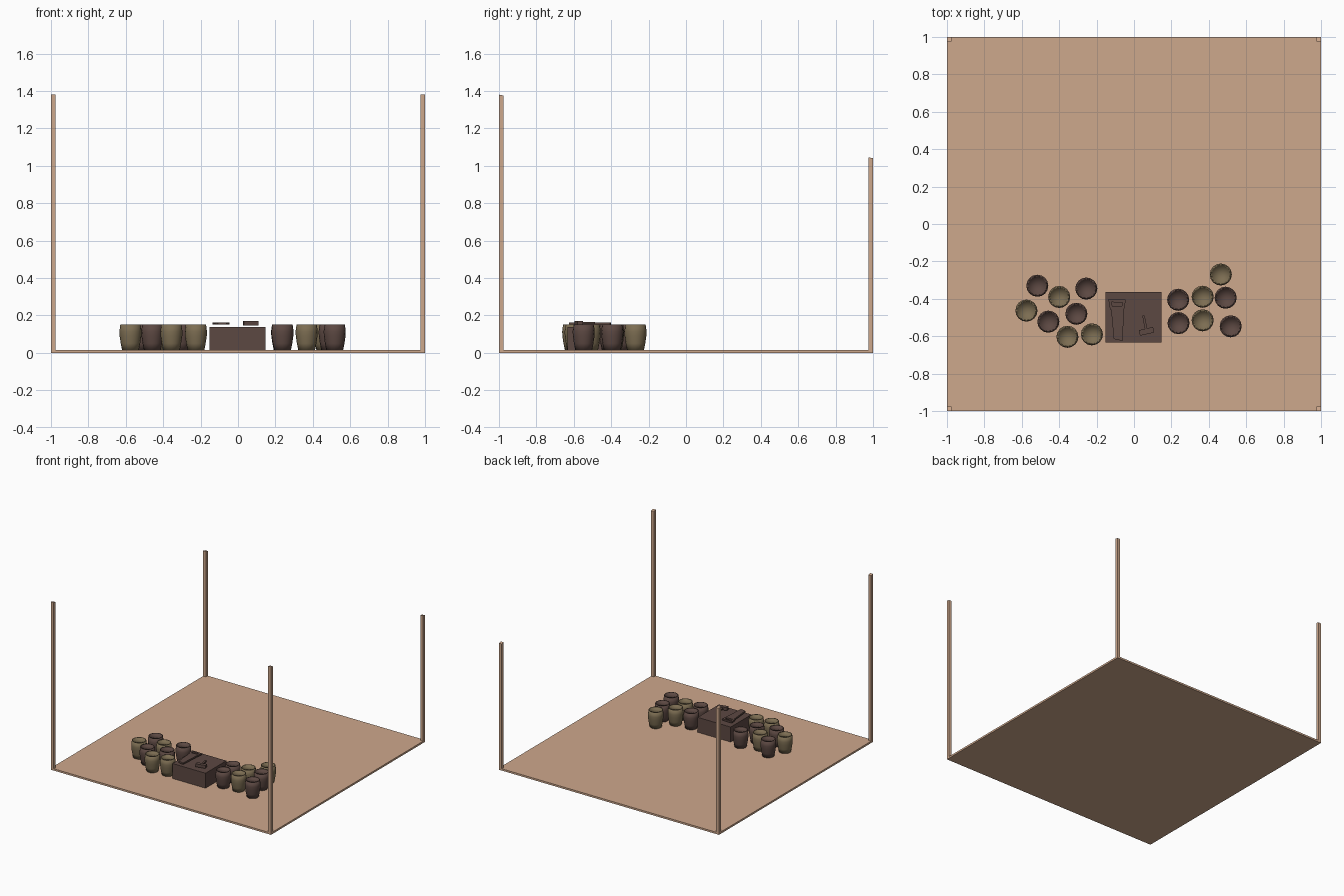
import bpy, bmesh, math
from mathutils import Matrix

if "Cube" in bpy.data.objects:
    bpy.data.objects.remove(bpy.data.objects["Cube"])

def srgb(r, g, b):
    f = lambda c: (c / 255 / 12.92) if c < 10 else ((c / 255 + 0.055) / 1.055) ** 2.4
    return (f(r), f(g), f(b), 1)

def material(name, rgb):
    m = bpy.data.materials.new(name)
    m.diffuse_color = srgb(*rgb)
    m.use_nodes = True
    m.node_tree.nodes["Principled BSDF"].inputs["Base Color"].default_value = m.diffuse_color
    return m

TAN = material("tan_wood", (206, 168, 140))
DARK = material("dark_wood", (92, 72, 66))
OLIVE = material("olive_wood", (124, 109, 82))

def finish(name, bm, mat):
    bmesh.ops.recalc_face_normals(bm, faces=bm.faces)
    me = bpy.data.meshes.new(name)
    bm.to_mesh(me)
    bm.free()
    me.materials.append(mat)
    ob = bpy.data.objects.new(name, me)
    bpy.context.collection.objects.link(ob)
    return ob

def box(name, lo, hi, mat, angle=0.0):
    bm = bmesh.new()
    size = [b - a for a, b in zip(lo, hi)]
    mid = [(a + b) / 2 for a, b in zip(lo, hi)]
    mx = Matrix.Translation(mid) @ Matrix.Rotation(angle, 4, 'Z') @ Matrix.Diagonal((*size, 1))
    bmesh.ops.create_cube(bm, size=1, matrix=mx)
    return finish(name, bm, mat)

def plate(name, outline, z0, z1, mat):
    bm = bmesh.new()
    face = bm.faces.new([bm.verts.new((x, y, z0)) for x, y in outline])
    ext = bmesh.ops.extrude_face_region(bm, geom=[face])
    for v in ext["geom"]:
        if isinstance(v, bmesh.types.BMVert):
            v.co.z = z1
    return finish(name, bm, mat)

# floor
FLOOR = 0.015
box("floor", (-1, -1, 0), (1, 1, FLOOR), TAN)

# corner posts, tops cut to the roof pitch
for sy, h, label in ((-1, 1.38, "front"), (1, 1.045, "back")):
    for sx, side in ((-1, "left"), (1, "right")):
        x0, x1 = sorted((sx, sx * 0.975))
        y0, y1 = sorted((sy, sy * 0.975))
        post = box(f"{label}_{side}_post", (x0, y0, 0), (x1, y1, h), TAN)
        for v in post.data.vertices:
            if v.co.z > 0.5 and v.co.y > (y0 + y1) / 2:
                v.co.z -= 0.005

# barrels: lathe profile with a raised rim and sunken lid
PROFILE = [(0, 0), (0.045, 0), (0.052, 0.035), (0.058, 0.075), (0.059, 0.1),
           (0.054, 0.137), (0.048, 0.137), (0.048, 0.130), (0, 0.130)]

def barrel(name, x, y, mat, sides=16):
    bm = bmesh.new()
    prev = None
    for r, z in PROFILE:
        n = 1 if r == 0 else sides
        ring = [bm.verts.new((x + r * math.cos(2 * math.pi * i / sides),
                              y + r * math.sin(2 * math.pi * i / sides), FLOOR + z)) for i in range(n)]
        if prev:
            for i in range(sides):
                j = (i + 1) % sides
                quad = [prev[i % len(prev)], prev[j % len(prev)], ring[j % n], ring[i % n]]
                bm.faces.new(list(dict.fromkeys(quad)))
        prev = ring
    for f in bm.faces:
        f.smooth = True
    for e in bm.edges:
        if e.calc_face_angle(0) > math.radians(35):
            e.smooth = False
    return finish(name, bm, mat)

DARK_SPOTS = [(-.517, -.33), (-.255, -.345), (-.458, -.522), (-.308, -.48),
              (.236, -.405), (.49, -.394), (.238, -.53), (.517, -.547)]
OLIVE_SPOTS = [(-.40, -.39), (-.575, -.463), (-.356, -.603), (-.225, -.59),
               (.367, -.389), (.464, -.27), (.367, -.515)]
for label, mat, spots in (("dark", DARK, DARK_SPOTS), ("olive", OLIVE, OLIVE_SPOTS)):
    for i, (x, y) in enumerate(spots):
        barrel(f"{label}_barrel_{i + 1}", x, y, mat)

# workbench
box("workbench", (-0.152, -0.633, FLOOR), (0.148, -0.363, 0.138), DARK)

# saw: tapered blade and open handle built from four bars
Z0, Z1 = 0.15, 0.163
plate("saw_blade", [(-.123, -.45), (-.052, -.45), (-.062, -.625), (-.108, -.615)], Z0, Z1, DARK)
outer = [(-.137, -.402), (-.045, -.405), (-.05, -.452), (-.128, -.456)]
inner = [(-.12, -.418), (-.06, -.420), (-.064, -.438), (-.115, -.441)]
for i in range(4):
    j = (i + 1) % 4
    plate(f"saw_handle_bar_{i + 1}", [outer[i], outer[j], inner[j], inner[i]], Z0, Z1, DARK)

# hammer
box("hammer_head", (.028, -.589, .146), (.106, -.559, .171), DARK, math.radians(13))
box("hammer_handle", (.052, -.572, .153), (.065, -.488, .165), DARK, math.radians(11))
